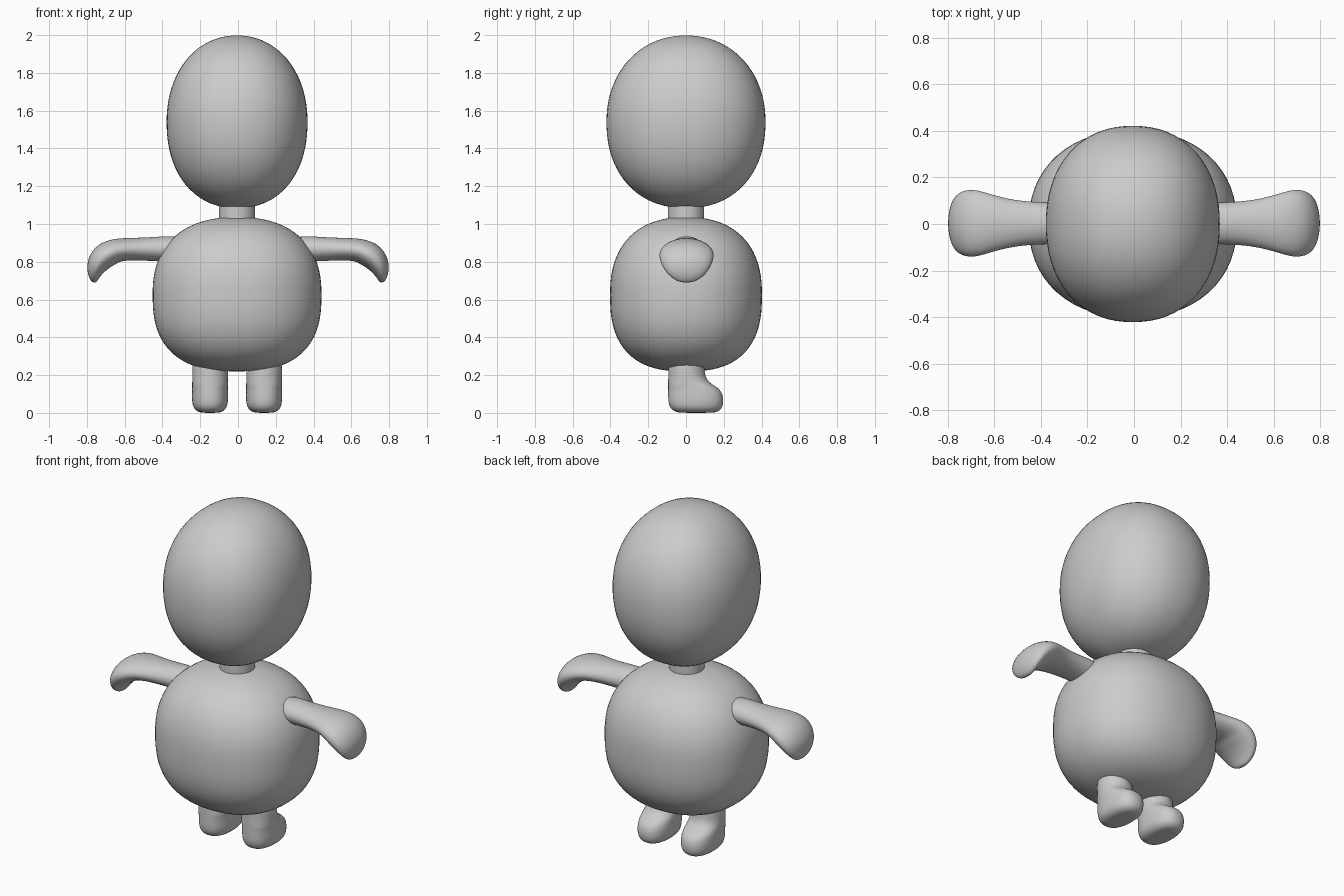
import bpy, bmesh, math
from mathutils import Vector

if "Cube" in bpy.data.objects:
    bpy.data.objects.remove(bpy.data.objects["Cube"])


def finish(name, bm, subdiv=0):
    bmesh.ops.recalc_face_normals(bm, faces=bm.faces)
    for f in bm.faces:
        f.smooth = True
    me = bpy.data.meshes.new(name)
    bm.to_mesh(me)
    bm.free()
    ob = bpy.data.objects.new(name, me)
    bpy.context.collection.objects.link(ob)
    if subdiv:
        mod = ob.modifiers.new("Smooth", 'SUBSURF')
        mod.levels = mod.render_levels = subdiv
    return ob


def rounded_block(name, centre, size, n_flat, n_top, n_bottom):
    """Sphere pushed out towards a softened box (superellipsoid)."""
    bm = bmesh.new()
    bmesh.ops.create_uvsphere(bm, u_segments=64, v_segments=40, radius=1)
    for v in bm.verts:
        x, y, z = v.co
        flat = (abs(x) ** n_flat + abs(y) ** n_flat) ** (1 / n_flat)
        n = n_top if z > 0 else n_bottom
        r = 1 / (flat ** n + abs(z) ** n) ** (1 / n)
        v.co = Vector([c + s * k * r for c, s, k in zip(centre, size, (x, y, z))])
    return finish(name, bm)


def ring(centre, u, v, n=2.0, count=24):
    """Rounded cross-section spanned by half-axes u and v."""
    pts = []
    for i in range(count):
        a = 2 * math.pi * i / count
        c, s = math.cos(a), math.sin(a)
        r = (abs(c) ** n + abs(s) ** n) ** (-1 / n)
        pts.append(Vector(centre) + Vector(u) * c * r + Vector(v) * s * r)
    return pts


def loft(name, rings):
    bm = bmesh.new()
    rows = [[bm.verts.new(p) for p in r] for r in rings]
    for a, b in zip(rows, rows[1:]):
        for i in range(len(a)):
            j = (i + 1) % len(a)
            bm.faces.new((a[i], a[j], b[j], b[i]))
    bm.faces.new(rows[0])
    bm.faces.new(rows[-1])
    return finish(name, bm, 2)


MID = -0.005

# Head and torso
rounded_block("head", (MID, 0, 1.541), (0.373, 0.421, 0.457), 2.2, 2.1, 2.2)
rounded_block("torso", (MID, 0, 0.628), (0.447, 0.402, 0.408), 2.2, 2.35, 2.6)

# Neck
bm = bmesh.new()
bmesh.ops.create_cone(bm, cap_ends=True, segments=32, radius1=0.096, radius2=0.096, depth=0.3)
bmesh.ops.translate(bm, verts=bm.verts, vec=(MID, 0, 1.06))
neck = finish("neck", bm)
bpy.context.view_layer.objects.active = neck
neck.select_set(True)
bpy.ops.object.shade_smooth_by_angle()

# Leg levels: height, back y, front y, half width
LEG = [(0.32, -0.095, 0.097, 0.095), (0.22, -0.095, 0.098, 0.095),
       (0.18, -0.095, 0.107, 0.095), (0.15, -0.095, 0.138, 0.095),
       (0.132, -0.095, 0.173, 0.095), (0.10, -0.095, 0.195, 0.096),
       (0.06, -0.095, 0.199, 0.096), (0.025, -0.085, 0.192, 0.088),
       (0.006, -0.06, 0.17, 0.066), (0.0, -0.03, 0.14, 0.04)]

# Arm stations: x, z, bend in degrees, half thickness, half width
ARM = [(0.28, 0.868, 0, 0.072, 0.09), (0.40, 0.868, 0, 0.067, 0.09),
       (0.50, 0.867, 0, 0.061, 0.098), (0.58, 0.867, 5, 0.06, 0.115),
       (0.645, 0.862, 20, 0.064, 0.136), (0.697, 0.84, 45, 0.074, 0.148),
       (0.742, 0.792, 65, 0.062, 0.138), (0.762, 0.738, 77, 0.038, 0.106),
       (0.764, 0.706, 82, 0.022, 0.066), (0.762, 0.69, 85, 0.01, 0.03)]

for side, label in ((1, "right"), (-1, "left")):
    # Legs with forward-bent feet
    x = MID + side * 0.143
    loft("leg_" + label,
         [ring((x, (b + f) / 2, z), (w, 0, 0), (0, (f - b) / 2, 0),
               2.0 if z > 0.16 else 2.4)
          for z, b, f, w in LEG])
    # Arms curving down into flattened hands
    rings = []
    for ax, az, bend, t, w in ARM:
        a = math.radians(bend)
        u = Vector((side * math.sin(a), 0, math.cos(a))) * t
        rings.append(ring((side * ax, 0.003, az), u, (0, w, 0)))
    loft("arm_" + label, rings)
